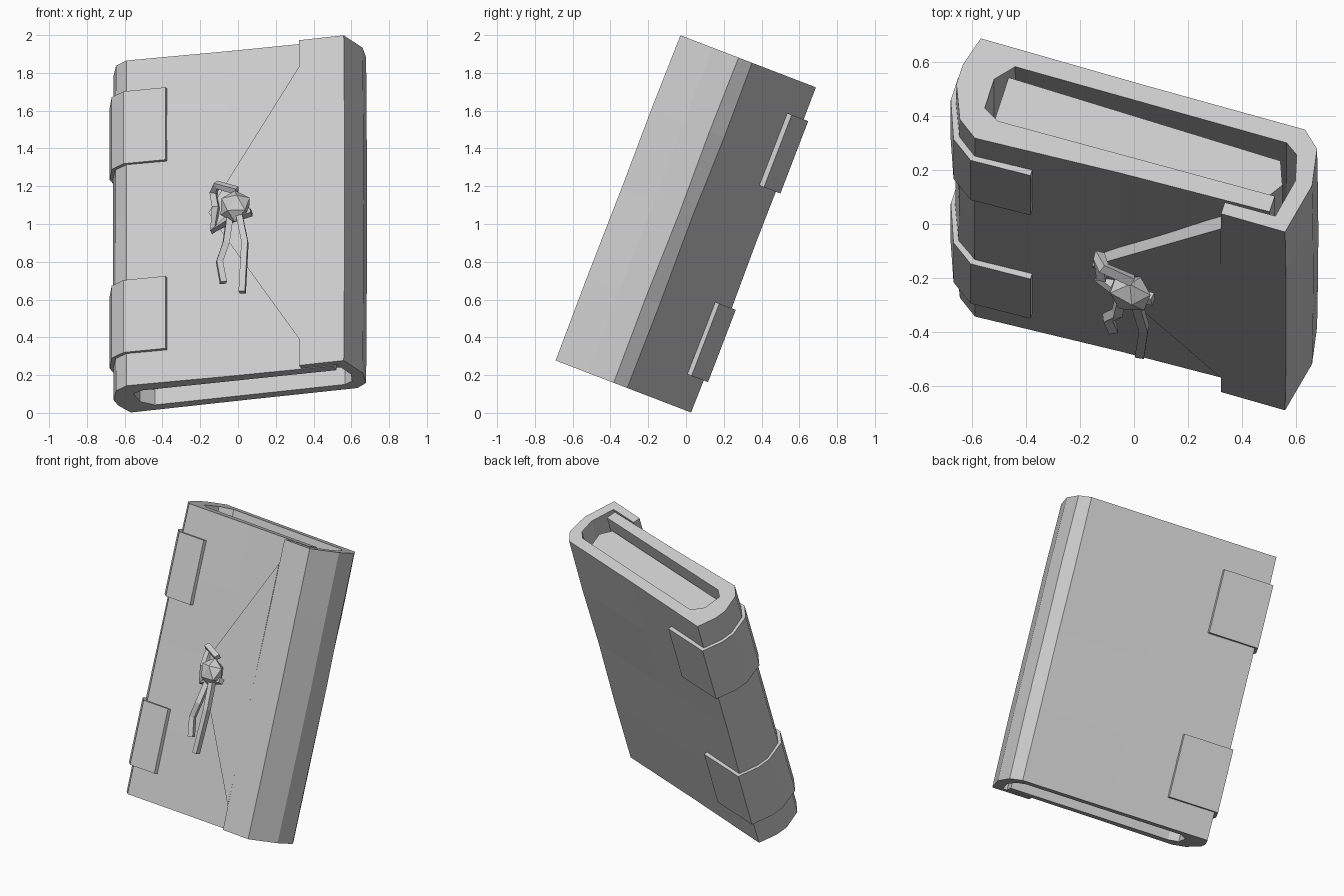
import bpy, bmesh, math, random
from mathutils import Matrix, Vector

if "Cube" in bpy.data.objects:
    bpy.data.objects.remove(bpy.data.objects["Cube"])

random.seed(4)
# The book is modelled upright, then turned and leaned back
POSE = (Matrix.Translation((0, 0, 1)) @ Matrix.Rotation(math.radians(-21), 4, 'X')
        @ Matrix.Rotation(math.radians(-17), 4, 'Z'))


def finish(name, bm):
    bmesh.ops.recalc_face_normals(bm, faces=bm.faces)
    me = bpy.data.meshes.new(name)
    bm.to_mesh(me)
    bm.free()
    ob = bpy.data.objects.new(name, me)
    ob.matrix_world = POSE
    bpy.context.collection.objects.link(ob)
    return ob


def prism(name, profile, levels, bulge=0.0, jitter=0.0):
    """Stack an (x, y) profile at several heights and cap both ends."""
    bm = bmesh.new()
    rings = []
    for z in levels:
        inner_level = z not in (levels[0], levels[-1])
        ring = []
        for x, y in profile:
            # worn look: edges swell slightly between the ends
            j = random.uniform(-jitter, jitter) if inner_level else 0
            k = bulge if inner_level and abs(x) > 0.6 else 0
            ring.append(bm.verts.new((x + math.copysign(k, x), y + j, z)))
        rings.append(ring)
    n = len(profile)
    for a, b in zip(rings, rings[1:]):
        for i in range(n):
            bm.faces.new((a[i], a[(i + 1) % n], b[(i + 1) % n], b[i]))
    caps = [bm.faces.new(rings[0]), bm.faces.new(rings[-1])]
    bmesh.ops.triangulate(bm, faces=caps)
    return finish(name, bm)


def cord(name, points, radius=0.024):
    cu = bpy.data.curves.new(name, 'CURVE')
    cu.dimensions = '3D'
    cu.bevel_depth = radius
    cu.bevel_resolution = 0
    cu.use_fill_caps = True
    sp = cu.splines.new('POLY')
    sp.points.add(len(points) - 1)
    for p, co in zip(sp.points, points):
        p.co = (*co, 1)
    sp.use_smooth = False
    ob = bpy.data.objects.new(name, cu)
    ob.matrix_world = POSE
    bpy.context.collection.objects.link(ob)


# Leather cover: front panel, spine, back, fore edge and wrapped strip in one
cover = [(.57, -.145), (0, -.16), (-.56, -.185), (-.635, -.13), (-.688, 0),
         (-.688, .08), (-.655, .2), (0, .2), (.6, .205), (.665, .145), (.69, 0),
         (.648, -.205), (.40, -.205), (.40, -.158), (.595, -.155), (.625, 0),
         (.60, .1), (.55, .135), (-.5, .13), (-.56, .06), (-.56, -.06),
         (-.5, -.095), (.57, -.08)]
prism("cover", cover, [-.922, -.45, .05, .5, .922], bulge=.004, jitter=.004)

# Page block, recessed inside the cover
prism("pages", [(-.52, -.08), (.53, -.07), (.575, 0), (.54, .09), (-.52, .112)],
      [-.84, .84])

# Pointed closing flap lying on the front
bm = bmesh.new()
outline = [(.40, .77), (.40, -.77), (-.02, -.13), (-.10, 0), (-.02, .13)]
face = bm.faces.new([bm.verts.new((x, -.15, z)) for x, z in outline])
ext = bmesh.ops.extrude_face_region(bm, geom=[face])
bmesh.ops.translate(bm, vec=(0, -.057, 0),
                    verts=[v for v in ext["geom"] if isinstance(v, bmesh.types.BMVert)])
finish("flap", bm)

# Two spine straps, mirrored top and bottom
strap = [(-.34, -.2), (-.57, -.207), (-.655, -.145), (-.71, 0), (-.71, .09),
         (-.672, .222), (-.34, .226), (-.34, .19), (-.64, .185), (-.67, .07),
         (-.67, 0), (-.62, -.12), (-.555, -.165), (-.34, -.16)]
for label, s in (("upper", 1), ("lower", -1)):
    prism(label + "_strap", strap, sorted((s * .33, s * .74)))

# Faceted toggle bead
bm = bmesh.new()
bmesh.ops.create_icosphere(bm, subdivisions=1, radius=.09)
bmesh.ops.scale(bm, vec=(1, .75, 1), verts=bm.verts)
bmesh.ops.translate(bm, vec=(.065, -.265, -.005), verts=bm.verts)
finish("bead", bm)

# Tie cord: loop around the flap tip, two hanging tails and a short end
cord("cord_loop", [(.07, -.25, .09), (-.04, -.25, .135), (-.075, -.2, .11),
                   (-.05, -.24, .01), (-.075, -.2, -.1), (.02, -.25, -.07),
                   (.15, -.25, -.04)])
cord("cord_tail_left", [(.03, -.25, -.06), (.02, -.28, -.21),
                        (-.02, -.27, -.31), (0, -.265, -.43)])
cord("cord_tail_right", [(.09, -.27, -.06), (.13, -.30, -.23), (.115, -.30, -.51)])
